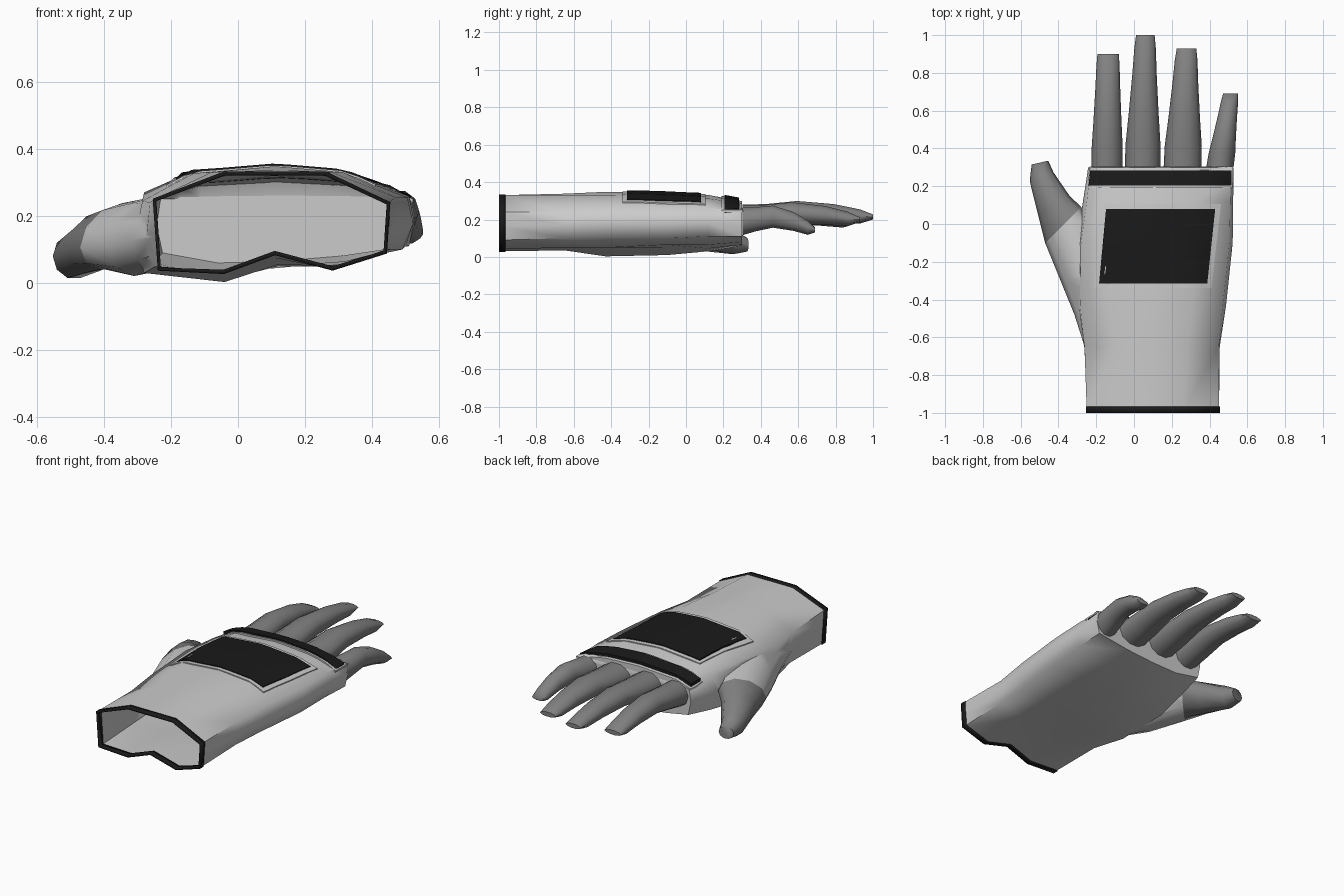
import bpy, bmesh, math
from mathutils import Vector
from mathutils.bvhtree import BVHTree

if "Cube" in bpy.data.objects:
    bpy.data.objects.remove(bpy.data.objects["Cube"])


def material(name, value):
    m = bpy.data.materials.new(name)
    m.diffuse_color = (value, value, value, 1)
    m.use_nodes = True
    m.node_tree.nodes["Principled BSDF"].inputs["Base Color"].default_value = m.diffuse_color
    return m


BLACK = material("black_trim", 0.01)
DARK = material("dark_grey_knit", 0.22)


def make(name, verts, faces, mat=None, angle=60):
    me = bpy.data.meshes.new(name)
    me.from_pydata([tuple(v) for v in verts], [], faces)
    ob = bpy.data.objects.new(name, me)
    bpy.context.collection.objects.link(ob)
    if mat:
        me.materials.append(mat)
    smooth(ob, angle)
    return ob


def smooth(ob, angle):
    bpy.ops.object.select_all(action='DESELECT')
    ob.select_set(True)
    bpy.context.view_layer.objects.active = ob
    bpy.ops.object.shade_smooth_by_angle(angle=math.radians(angle))


def loft(name, rings, start=False, end=True, mat=None, angle=60):
    n = len(rings[0])
    verts = [p for r in rings for p in r]
    faces = [(k*n+i, k*n+(i+1) % n, (k+1)*n+(i+1) % n, (k+1)*n+i)
             for k in range(len(rings)-1) for i in range(n)]
    if start:
        faces.append(tuple(reversed(range(n))))
    if end:
        faces.append(tuple(range(len(verts)-n, len(verts))))
    return make(name, verts, faces, mat, angle)


def ring(c, w, h, right=(1, 0), tilt=0, n=10):
    # oval cross-section, clockwise seen from the cuff
    r = Vector((right[0], right[1], 0)).normalized() + Vector((0, 0, tilt))
    return [Vector(c) + r*w*math.cos(-2*math.pi*i/n)
            + Vector((0, 0, h*math.sin(-2*math.pi*i/n))) for i in range(n)]


# Glove body: y, side bulge, then points along the top and back along the palm
SECTIONS = [
    (-.995, 0, [(-.25, .25), (-.04, .33), (.11, .33), (.26, .33), (.45, .24),
                (.44, .09), (.28, .04), (.11, .085), (-.04, .03), (-.235, .04)]),
    (-.65, .01, [(-.262, .24), (-.08, .33), (.11, .338), (.28, .33), (.448, .24),
                 (.44, .10), (.30, .05), (.11, .075), (-.05, .035), (-.245, .05)]),
    (-.43, .025, [(-.285, .245), (-.13, .328), (.11, .348), (.31, .331), (.47, .255),
                  (.455, .10), (.32, .05), (.12, .055), (-.04, .003), (-.28, .03)]),
    (-.10, .025, [(-.28, .27), (-.16, .323), (.11, .341), (.33, .323), (.505, .255),
                  (.49, .10), (.32, .065), (.12, .05), (-.04, .01), (-.28, .035)]),
    (.12, .02, [(-.25, .27), (-.16, .308), (.11, .331), (.34, .312), (.51, .26),
                (.50, .11), (.30, .065), (.12, .045), (-.06, .03), (-.25, .06)]),
    (.30, .015, [(-.23, .255), (-.14, .285), (.11, .298), (.33, .287), (.515, .25),
                 (.51, .11), (.30, .08), (.12, .065), (-.06, .06), (-.225, .09)]),
]


def section(y, bulge, pts):
    # insert a rounded middle point on each side of the hand
    def mid(p, q, s):
        return ((p[0]+q[0])/2+s*bulge, (p[1]+q[1])/2)
    pts = pts[:5] + [mid(pts[4], pts[5], 1)] + pts[5:] + [mid(pts[9], pts[0], -1)]
    return [(x, y, z) for x, z in pts]


body = loft("glove_body", [section(*s) for s in SECTIONS], True)

# Thumb mound joined to the body
thumb_root = ring((-.375, -.005, .14), .135, .092, (.7, .7), .25)
mound = loft("thumb_mound", [ring((-.15, -.75, .14), .08, .07),
                             ring((-.22, -.45, .137), .10, .10, (.95, .3), .1),
                             ring((-.275, -.25, .14), .125, .115, (.85, .45), .25),
                             thumb_root,], True)
mod = body.modifiers.new("join", 'BOOLEAN')
mod.operation, mod.object, mod.solver = 'UNION', mound, 'EXACT'
bpy.context.view_layer.objects.active = body
bpy.ops.object.modifier_apply(modifier="join")
bpy.data.objects.remove(mound)

# Open the cuff end
bm = bmesh.new()
bm.from_mesh(body.data)
bmesh.ops.delete(bm, geom=[f for f in bm.faces if all(v.co.y < -.99 for v in f.verts)],
                 context='FACES')
tree = BVHTree.FromBMesh(bm)
bm.to_mesh(body.data)
bm.free()
smooth(body, 70)

# Thumb
loft("thumb", [thumb_root,
               ring((-.425, .10, .12), .097, .088, (.85, .5), .15),
               ring((-.489, .25, .08), .067, .068, (.94, .34)),
               ring((-.498, .325, .065), .045, .038, (.97, .22))], mat=DARK)

# Fingers: root x, root half width, tip x, tip half width, tip y, height shift, droop
FINGERS = {"index_finger": (-.143, .083, -.137, .060, .90, -.005, .02),
           "middle_finger": (.045, .094, .060, .055, 1.0, 0, .0),
           "ring_finger": (.257, .100, .278, .058, .93, -.005, .01),
           "little_finger": (.455, .072, .512, .044, .69, -.015, .055)}
PROFILE = [(0, .205, .078, 0), (.18, .218, .068, .05), (.42, .240, .062, .4),
           (.70, .232, .053, .75), (.90, .216, .040, .95), (1, .214, .014, 1.15)]
for name, (x0, w0, x1, w1, ty, dz, droop) in FINGERS.items():
    loft(name, [ring((x0+(x1-x0)*t, .301+(ty-.301)*t, z+dz-droop*t*t),
                     w0+(w1-w0)*k, h) for t, z, h, k in PROFILE], mat=DARK)


def plate(name, corners, height, mat=None, nx=12, ny=4):
    # raised panel draped over the back of the hand
    a, b, c, d = [Vector(p) for p in corners]
    top = []
    for j in range(ny+1):
        for i in range(nx+1):
            p = a.lerp(b, i/nx).lerp(d.lerp(c, i/nx), j/ny)
            hit = tree.ray_cast(Vector((p.x, p.y, 1)), Vector((0, 0, -1)))[0]
            z = hit.z if hit and hit.z > .23 else .24
            top.append(Vector((p.x, p.y, z+height)))
    w = nx+1
    faces = [(j*w+i, j*w+i+1, (j+1)*w+i+1, (j+1)*w+i)
             for j in range(ny) for i in range(nx)]
    rim = ([i for i in range(w)] + [j*w+nx for j in range(1, ny+1)]
           + [ny*w+i for i in range(nx-1, -1, -1)] + [j*w for j in range(ny-1, 0, -1)])
    skirt = [top[i]-Vector((0, 0, height+.001)) for i in rim]
    n = len(rim)
    faces += [(rim[i], len(top)+i, len(top)+(i+1) % n, rim[(i+1) % n]) for i in range(n)]
    return make(name, top+skirt, faces, mat, 40)


# Back panel and knuckle strap, each a grey border under a black pad
plate("back_panel_border", [(-.215, -.34), (.41, -.34), (.46, .105), (-.165, .105)], .006)
plate("back_panel", [(-.185, -.315), (.388, -.315), (.43, .08), (-.148, .08)], .011, BLACK)
plate("knuckle_strap_border", [(-.245, .19), (.522, .19), (.525, .305), (-.235, .305)], .010)
plate("knuckle_strap", [(-.24, .205), (.516, .205), (.516, .283), (-.232, .283)], .018, BLACK)

# Cuff trim band
cx, cz = .10, .19
outline = [(cx+(x-cx)*1.012, cz+(z-cz)*1.02) for x, z in SECTIONS[0][2]]
band = loft("cuff_trim", [[(x, y, z) for x, z in outline] for y in (-1, -.965)],
            end=False, mat=BLACK, angle=30)
solid = band.modifiers.new("thickness", 'SOLIDIFY')
solid.thickness, solid.offset = .013, -1
